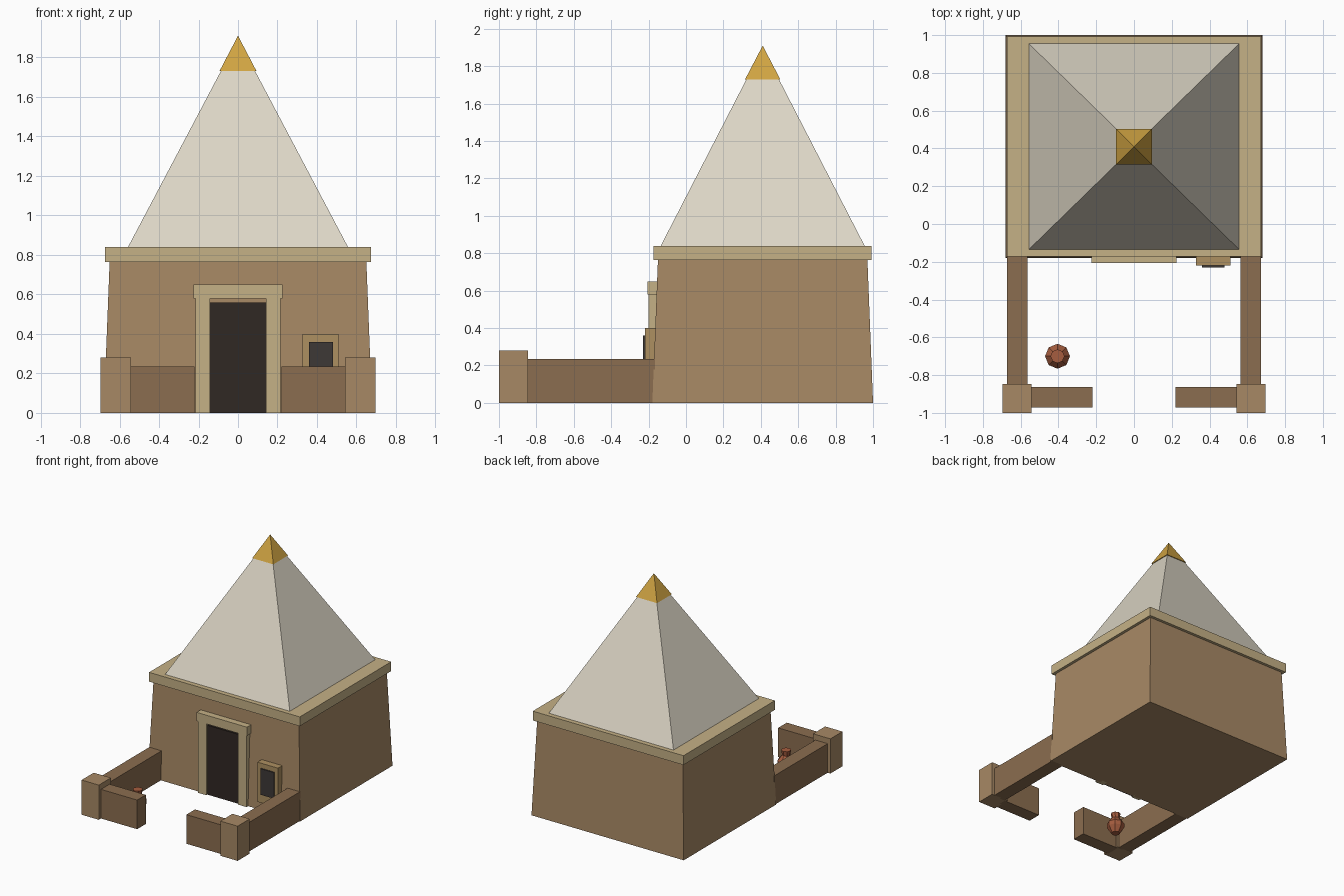
import bpy, bmesh
from math import cos, sin, pi

if "Cube" in bpy.data.objects:
    bpy.data.objects.remove(bpy.data.objects["Cube"])

def mat(name, r, g, b):
    m = bpy.data.materials.new(name)
    m.diffuse_color = (r, g, b, 1)
    m.use_nodes = True
    m.node_tree.nodes["Principled BSDF"].inputs["Base Color"].default_value = m.diffuse_color
    return m

BRICK = mat("mud_brick", .39, .25, .13)
WALL = mat("dark_brick", .26, .155, .08)
STONE = mat("sandstone", .56, .44, .24)
PLASTER = mat("white_plaster", .72, .67, .56)
GOLD = mat("gold", .63, .37, .055)
DARK = mat("doorway_dark", .03, .021, .017)
SLATE = mat("slate", .048, .04, .037)
TABLET = mat("tablet_stone", .42, .28, .12)
CLAY = mat("clay", .38, .11, .05)

def loft(name, rings, material):
    """Skin a stack of equal-length rings and cap both ends."""
    bm = bmesh.new()
    vs = [[bm.verts.new(p) for p in ring] for ring in rings]
    n = len(vs[0])
    for a, b in zip(vs, vs[1:]):
        for i in range(n):
            j = (i + 1) % n
            bm.faces.new((a[i], a[j], b[j], b[i]))
    bm.faces.new(vs[0][::-1])
    bm.faces.new(vs[-1])
    bmesh.ops.remove_doubles(bm, verts=bm.verts, dist=1e-5)
    bmesh.ops.recalc_face_normals(bm, faces=bm.faces)
    me = bpy.data.meshes.new(name)
    bm.to_mesh(me)
    bm.free()
    me.materials.append(material)
    ob = bpy.data.objects.new(name, me)
    bpy.context.collection.objects.link(ob)
    return ob

def rect(x0, x1, y0, y1, z):
    return [(x0, y0, z), (x1, y0, z), (x1, y1, z), (x0, y1, z)]

def box(name, x, y, z, material):
    return loft(name, [rect(*x, *y, h) for h in z], material)

CY = .41  # centre of the chapel in y

def taper(name, b, t, z0, z1, material):
    return loft(name, [rect(-hx, hx, CY - hy, CY + hy, z)
                       for (hx, hy), z in ((b, z0), (t, z1))], material)

# Chapel with sloping walls, cornice, pyramid roof and gilded cap
taper("chapel_body", (.68, .59), (.65, .56), 0, .765, BRICK)
taper("cornice", (.673, .583), (.673, .583), .765, .84, STONE)
taper("pyramid_roof", (.557, .545), (.087, .087), .84, 1.73, PLASTER)

# Cap is a four-sided cone
bpy.ops.mesh.primitive_cone_add(vertices=4, radius1=.094 * 2 ** .5, radius2=0, depth=.18,
                                location=(0, CY, 1.82), rotation=(0, 0, pi / 4))
cap = bpy.context.object
cap.name = "pyramid_cap"
cap.data.materials.append(GOLD)

# Doorway
box("door_opening", (-.142, .142), (-.187, -.14), (0, .56), DARK)
box("door_lintel", (-.225, .225), (-.207, -.15), (.58, .65), STONE)

# Wall tablet
box("tablet_frame", (.327, .51), (-.219, -.15), (.08, .40), TABLET)
box("tablet_panel", (.36, .48), (-.229, -.20), (.15, .36), SLATE)

# Mirrored jambs, court walls and corner posts
for s, side in ((-1, "left"), (1, "right")):
    def pair(name, x, y, z, m):
        box(f"{name}_{side}", sorted((s * x[0], s * x[1])), y, z, m)
    pair("door_jamb", (.142, .216), (-.20, -.15), (0, .58), STONE)
    pair("court_side_wall", (.563, .673), (-.86, -.165), (0, .235), WALL)
    pair("court_front_wall", (.22, .56), (-.972, -.862), (0, .235), WALL)
    pair("court_post", (.543, .697), (-1, -.846), (0, .28), BRICK)

# Eight-sided clay jar
profile = [(.034, 0), (.066, .05), (.066, .085), (.03, .13), (.037, .17)]
loft("clay_jar", [[(-.405 + r * cos(i * pi / 4), -.70 + r * sin(i * pi / 4), z)
                   for i in range(8)] for r, z in profile], CLAY)
